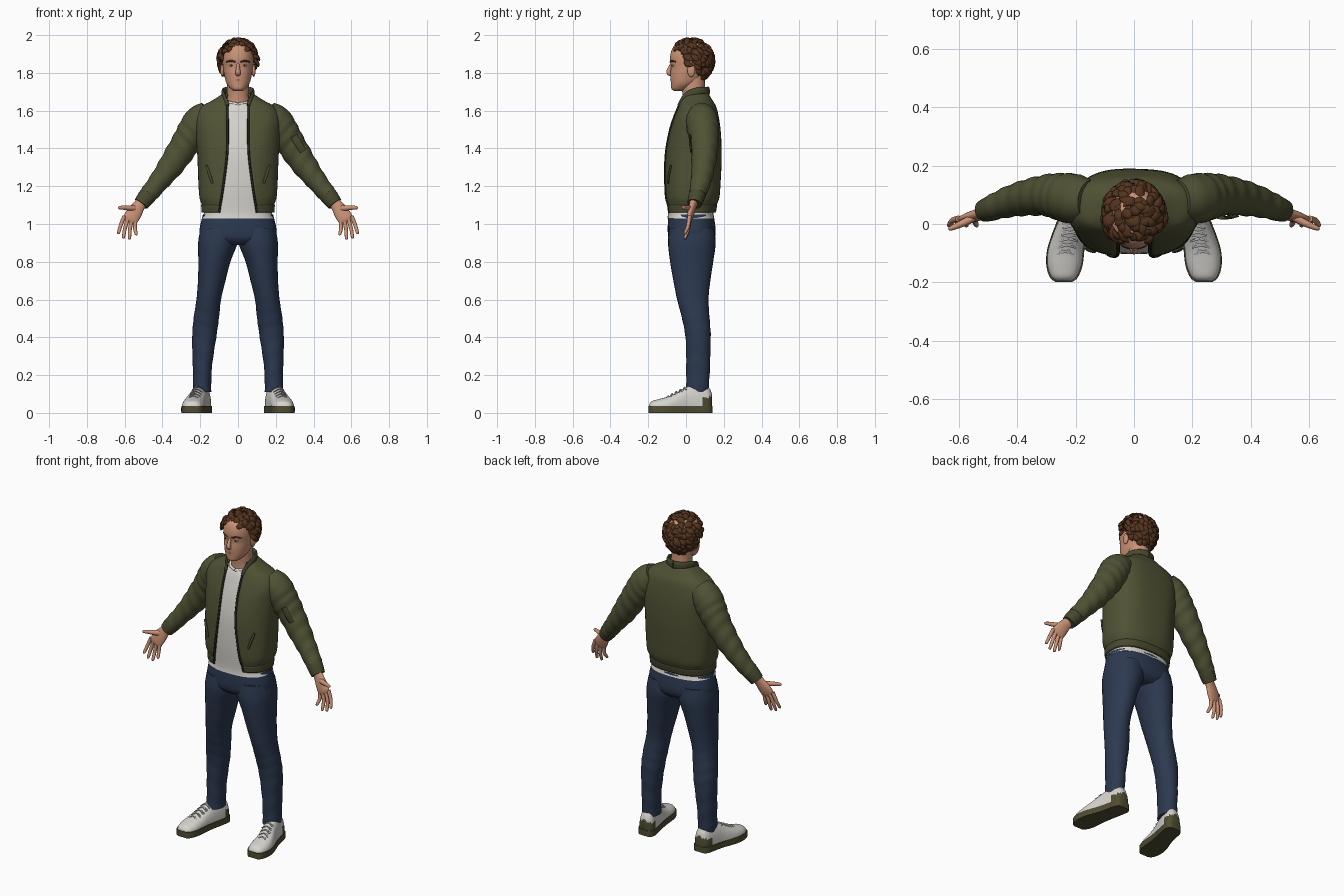
import bpy, bmesh, math, random
from mathutils import Vector, Matrix

default = bpy.data.objects.get("Cube")
if default:
    bpy.data.objects.remove(default)

X, Y, Z = Vector((1, 0, 0)), Vector((0, 1, 0)), Vector((0, 0, 1))


def material(name, *rgb):
    mat = bpy.data.materials.new(name)
    mat.use_nodes = True
    mat.diffuse_color = (*rgb, 1)
    mat.node_tree.nodes["Principled BSDF"].inputs["Base Color"].default_value = (*rgb, 1)
    return mat


olive = material("olive fabric", .08, .084, .034)
rib = material("dark olive rib", .063, .066, .028)
denim = material("navy denim", .025, .041, .08)
white = material("off white", .68, .66, .62)
skin = material("skin", .6, .29, .18)
brown = material("brown hair", .087, .034, .013)
rubber = material("olive rubber", .08, .074, .033)
dark = material("dark metal", .02, .018, .013)
grey = material("grey lace", .4, .4, .4)
lip = material("lip", .38, .14, .1)


def spline(points, steps):
    """Smooth curve through tuples of any length."""
    padded = [points[0], *points, points[-1]]
    result = []
    for a, b, c, d in zip(padded, padded[1:], padded[2:], padded[3:]):
        for k in range(steps):
            t = k / steps
            result.append([q + t * (r - p + t * (2*p - 5*q + 4*r - s + t * (3*q - p - 3*r + s))) / 2
                           for p, q, r, s in zip(a, b, c, d)])
    return result + [list(points[-1])]


def loft(bm, points, sides=24, steps=4, axis=None, ref=Y, power=1, fold=None, clamp=None):
    """Skin ellipses (x, y, z, radius across, radius along ref, optional gap angle)."""
    rows = spline(points, steps)
    centres = [Vector(r[:3]) for r in rows]
    is_open = len(points[0]) > 5
    rings = []
    for i, row in enumerate(rows):
        t = axis or (centres[min(i + 1, len(rows) - 1)] - centres[max(i - 1, 0)]).normalized()
        b = (ref - t * ref.dot(t)).normalized()
        a = t.cross(b)
        gap = row[5] if is_open else 0
        ring = []
        for j in range(sides + is_open):
            angle = gap + (2 * math.pi - 2 * gap) * j / sides
            s, c = (math.copysign(abs(f) ** power, f) for f in (math.sin(angle), math.cos(angle)))
            grow = 1 + (fold(angle, i / len(rows)) if fold else 0)
            p = centres[i] + (a * row[3] * s - b * row[4] * c) * grow
            if clamp:
                p.z = min(max(p.z, clamp[0]), clamp[1])
            ring.append(bm.verts.new(p))
        rings.append(ring)
    for low, high in zip(rings, rings[1:]):
        for j in range(sides):
            k = (j + 1) % len(low)
            bm.faces.new((low[j], high[j], high[k], low[k]))
    if not is_open:
        bm.faces.new(rings[0])
        bm.faces.new(rings[-1][::-1])


def finish(name, bm, mats, mirror=False, thickness=0):
    mesh = bpy.data.meshes.new(name)
    bm.to_mesh(mesh)
    bm.free()
    for mat in mats if isinstance(mats, tuple) else (mats,):
        mesh.materials.append(mat)
    mesh.polygons.foreach_set("use_smooth", [True] * len(mesh.polygons))
    mesh.set_sharp_from_angle(angle=math.radians(50))
    obj = bpy.data.objects.new(name, mesh)
    bpy.context.collection.objects.link(obj)
    if thickness:
        solid = obj.modifiers.new("thickness", 'SOLIDIFY')
        solid.thickness, solid.offset = thickness, -1
    if mirror:
        obj.modifiers.new("mirror", 'MIRROR')
    return obj


def part(name, points, mat, mirror=False, thickness=0, **options):
    bm = bmesh.new()
    loft(bm, points, **options)
    return finish(name, bm, mat, mirror, thickness)


def ball(name, centre, size, mat, mirror=False, keep=None):
    bm = bmesh.new()
    bmesh.ops.create_uvsphere(bm, u_segments=32, v_segments=20, radius=1,
                              matrix=Matrix.Translation(centre) @ Matrix.Diagonal((*size, 1)))
    if keep:
        bmesh.ops.delete(bm, geom=[v for v in bm.verts if not keep(v.co)], context='VERTS')
    return finish(name, bm, mat, mirror)


def stack(rows):
    """Rows of (height, half width, front, back) as upright loft points."""
    return [(0, (f + k) / 2, z, w, (k - f) / 2) for z, w, f, k in rows]


# Jacket body, open at the front
BOX = .8
body = stack([(1.06, .19, -.1, .155), (1.1, .192, -.104, .162), (1.14, .205, -.112, .176),
              (1.22, .21, -.114, .183), (1.36, .214, -.11, .19), (1.48, .222, -.09, .186),
              (1.56, .225, -.066, .175), (1.62, .195, -.042, .16), (1.655, .135, -.03, .14),
              (1.69, .08, -.012, .118)])
openings = [.1, .094, .087, .075, .058, .054, .055, .056, .056, .055]
jacket = [(*p, math.asin((o / p[3]) ** (1 / BOX))) for p, o in zip(body, openings)]
part("jacket_body", jacket, olive, thickness=.012, sides=64, axis=Z, power=BOX,
     fold=lambda a, s: .008 * math.sin(6 * a + 9 * s) * math.sin(math.pi * s))
band = [(x, y, z, w + .003, d + .003, g) for x, y, z, w, d, g in jacket[:2]]
part("jacket_waistband", band, rib, thickness=.006, sides=64, axis=Z, power=BOX)
zipper = [(o, y - d * (1 - (o / w) ** (2 / BOX)) ** (BOX / 2), z, .006, .006)
          for (x, y, z, w, d), o in zip(body, openings)]
part("jacket_zipper", zipper[:-1], dark, True, sides=8)
part("jacket_collar", [(.056, -.036, 1.625, .008, .012), (.074, .0, 1.67, .008, .022),
                       (.078, .05, 1.695, .009, .025), (.05, .1, 1.7, .009, .025),
                       (0, .118, 1.702, .009, .025)], rib, True, sides=16, ref=Z)
part("front_pocket", [(.136, -.095, 1.215, .006, .005), (.152, -.09, 1.265, .008, .006),
                      (.168, -.08, 1.31, .006, .005)], rib, True, sides=10)

# Sleeves with creases, and cuffs
part("sleeve", [(.15, .08, 1.585, .07, .07), (.2, .085, 1.545, .085, .085), (.24, .092, 1.485, .084, .082),
                (.285, .098, 1.415, .076, .073), (.347, .093, 1.32, .068, .064),
                (.413, .08, 1.232, .055, .055), (.475, .06, 1.155, .047, .045)], olive, True,
     sides=32, steps=10, fold=lambda a, s: .032 * math.sin(52 * s + 2.5 * math.sin(a)) * min(1, 2 * s))
part("cuff", [(.466, .063, 1.166, .047, .045), (.49, .053, 1.136, .046, .043),
              (.513, .045, 1.106, .04, .038)], rib, True)
part("sleeve_pocket", [(.295, .022, 1.465, .02, .006), (.32, .022, 1.425, .02, .006),
                       (.345, .027, 1.385, .018, .005)], rib, sides=12)

# Shirt and neck
part("shirt", stack([(1.03, .191, -.098, .15), (1.07, .18, -.096, .146), (1.2, .195, -.103, .165),
                     (1.36, .198, -.1, .172), (1.48, .2, -.08, .165), (1.56, .19, -.058, .155),
                     (1.61, .12, -.042, .13), (1.638, .066, -.028, .11)]), white,
     sides=48, axis=Z, power=BOX)
part("shirt_neckband", [(.001, -.026, 1.634, .008, .009), (.045, -.008, 1.642, .008, .009),
                        (.066, .04, 1.66, .008, .009), (.045, .09, 1.675, .008, .009),
                        (0, .108, 1.68, .008, .009)], white, True, sides=10, ref=Z)
part("neck", stack([(1.6, .08, -.02, .12), (1.66, .062, -.016, .108), (1.74, .058, -.025, .1),
                    (1.8, .06, -.03, .1)]), skin, axis=Z)

# Head and face
part("head", stack([(1.705, .022, -.062, -.02), (1.715, .038, -.077, .01), (1.745, .061, -.08, .06),
                    (1.79, .073, -.083, .1), (1.83, .079, -.08, .12), (1.88, .083, -.085, .13),
                    (1.93, .073, -.072, .122), (1.96, .045, -.04, .09)]), skin, sides=40, axis=Z, power=.92)
part("nose", [(0, -.075, 1.853, .008, .006), (0, -.086, 1.825, .01, .01), (0, -.092, 1.804, .014, .012),
              (0, -.085, 1.792, .013, .009), (0, -.078, 1.786, .006, .004)], skin, sides=16)
part("lips", [(-.025, -.066, 1.761, .003, .003), (0, -.079, 1.764, .006, .005),
              (.025, -.066, 1.761, .003, .003)], lip, sides=10)
part("eyebrow", [(.014, -.083, 1.858, .004, .004), (.038, -.075, 1.864, .005, .004),
                 (.062, -.052, 1.858, .003, .003)], brown, True, sides=10)
ball("eye", (.034, -.066, 1.84), (.014, .009, .006), white, True)
ball("iris", (.034, -.073, 1.84), (.005, .003, .005), dark, True)
ball("ear", (.083, .028, 1.812), (.01, .021, .033), skin, True)

# Hair: a scalp cap trimmed along the hairline, covered in swept locks
centre, size = Vector((0, .028, 1.865)), Vector((.094, .108, .105))


def above_hairline(p):
    return p.z > 1.862 - .9 * p.y


ball("hair_cap", centre, size, brown, keep=above_hairline)
random.seed(4)
bm = bmesh.new()
COUNT = 210
for i in range(COUNT):
    height = 1 - 1.85 * (i + .5) / COUNT
    turn, flat = i * 2.4, math.sqrt(1 - height * height)
    n = Vector((flat * math.cos(turn), flat * math.sin(turn), height))
    root = centre + n * size
    if not above_hairline(root - Z * .012):
        continue
    if n.y < -.45:
        flow = Vector((.7, -.3, .5))
    else:
        flow = Z.cross(n) * .8 + Vector((n.x, n.y, -1)) * (1 - n.z) * .7 + X * .3
    flow += Vector([random.uniform(-.4, .4) for _ in range(3)])
    flow = (flow - n * flow.dot(n)).normalized() * random.uniform(.04, .06)
    bend = n.cross(flow) * random.uniform(-.3, .3)
    path = [root - n * .006, root + flow * .5 + n * .009 + bend, root + flow + n * random.uniform(-.004, .006)]
    loft(bm, [(*p, r, r * .55) for p, r in zip(path, (.014, .017, .002))], sides=8, steps=3, ref=n)
finish("hair_locks", bm, brown)

# Hands, palms forward and thumbs outward
part("palm", [(.495, .047, 1.13, .03, .027), (.522, .036, 1.098, .032, .02), (.548, .026, 1.06, .04, .018),
              (.568, .018, 1.028, .04, .014), (.576, .016, 1.014, .03, .008)], skin, True)
bm = bmesh.new()
for base, tip in (((.601, 1.042), (.632, .947)), ((.583, 1.03), (.606, .923)),
                  ((.563, 1.019), (.574, .918)), ((.544, 1.014), (.539, .94))):
    (bx, bz), (tx, tz) = base, tip
    loft(bm, [(bx, .018, bz, .011, .011), ((bx + tx) / 2 + .004, .012, (bz + tz) / 2, .01, .01),
              (tx, -.004, tz + .007, .008, .008), (tx, -.006, tz, .002, .002)], sides=12)
loft(bm, [(.535, .03, 1.082, .018, .014), (.575, .008, 1.085, .014, .013), (.61, -.008, 1.087, .011, .01),
          (.63, -.016, 1.086, .008, .007), (.635, -.018, 1.086, .002, .002)], sides=12)
finish("fingers", bm, skin, True)

# Jeans
part("jeans_hips", stack([(.89, .15, -.06, .12), (.92, .195, -.09, .15), (.97, .204, -.097, .157),
                          (1.05, .186, -.093, .146)]), denim, sides=40, axis=Z, power=.85)
part("jeans_leg", [(.19, .06, .11, .048, .06), (.188, .064, .25, .051, .063), (.179, .064, .4, .064, .067),
                   (.168, .052, .5, .067, .073), (.155, .036, .6, .065, .083), (.139, .031, .7, .073, .098),
                   (.125, .03, .8, .085, .114), (.107, .031, .9, .104, .126), (.1, .03, .98, .098, .118)],
     denim, True, sides=32, steps=10, axis=Z, power=.95,
     fold=lambda a, s: .02 * math.sin(75 * s + 2 * math.sin(a)) * max(0, 1 - 1.6 * s))

# Shoes: rows of (y, centre x, half width, height)
last = [(-.195, .24, .025, .045), (-.18, .24, .044, .062), (-.14, .238, .058, .074), (-.09, .234, .06, .088),
        (-.04, .224, .055, .112), (.01, .21, .05, .14), (.06, .198, .049, .155), (.11, .189, .047, .145),
        (.13, .188, .036, .12), (.137, .187, .024, .1)]
bm = bmesh.new()
loft(bm, [(x, y, .03, w, h - .03) for y, x, w, h in last], sides=32, axis=Y, ref=Z, power=.85, clamp=(.012, 1))
for face in bm.faces:
    middle = face.calc_center_median()
    face.material_index = int(middle.y > .09 and middle.z < .085)
finish("shoe_upper", bm, (white, rubber), True)
part("shoe_sole", [(x, y * 1.015, .018, w + .004, .09) for y, x, w, h in last], rubber, True,
     sides=40, axis=Y, ref=Z, power=.7, clamp=(0, .036))
bm = bmesh.new()
for k in range(5):
    y, x, z = -.095 + k * .022, .235 - k * .0055, .088 + k * .0115
    for lean in (-.008, .008):
        loft(bm, [(x - .03, y - lean, z - .012, .004, .003), (x, y, z + .002, .004, .003),
                  (x + .03, y + lean, z - .012, .004, .003)], sides=6, ref=Z)
finish("shoe_laces", bm, grey, True)
